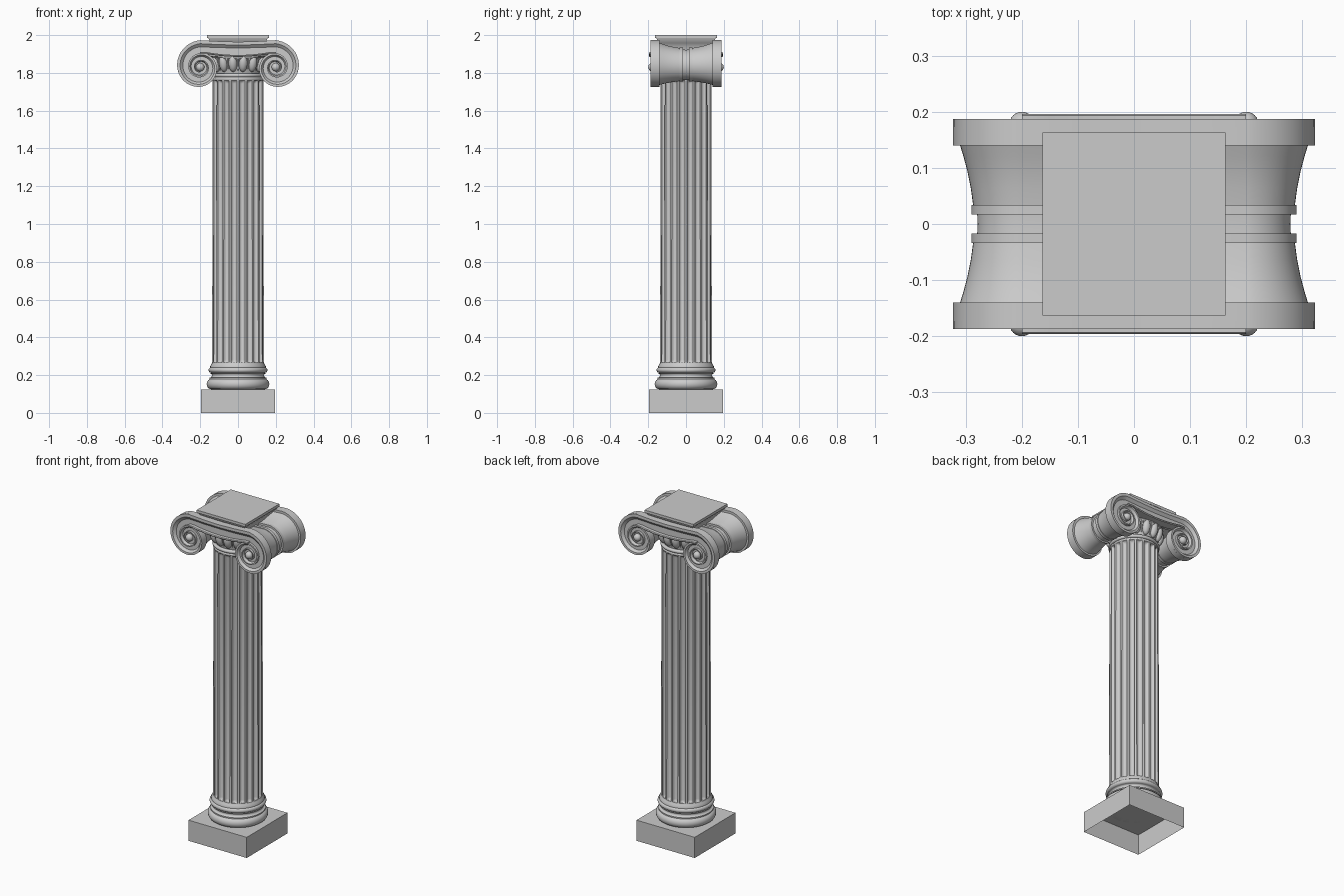
import bpy, bmesh, math
from math import sin, cos, pi
from mathutils import Matrix, Vector

if "Cube" in bpy.data.objects:
    bpy.data.objects.remove(bpy.data.objects["Cube"])

EX, EZ = 0.2, 1.83          # volute eye position


def finish(name, bm, mirror="", angle=35):
    bmesh.ops.recalc_face_normals(bm, faces=bm.faces)
    me = bpy.data.meshes.new(name)
    bm.to_mesh(me)
    bm.free()
    ob = bpy.data.objects.new(name, me)
    bpy.context.collection.objects.link(ob)
    bpy.ops.object.select_all(action='DESELECT')
    ob.select_set(True)
    bpy.context.view_layer.objects.active = ob
    bpy.ops.object.shade_smooth_by_angle(angle=math.radians(angle))
    if mirror:
        m = ob.modifiers.new("mirror", 'MIRROR')
        m.use_axis = ['X' in mirror, 'Y' in mirror, False]
        m.merge_threshold = 0.0005
    return ob


def skin(name, rings, closed=True, caps=(False, False), mirror="", angle=35):
    """Bridge a list of equal-length point rings."""
    bm = bmesh.new()
    vs = [[bm.verts.new(p) for p in r] for r in rings]
    n = len(rings[0])
    for a, b in zip(vs, vs[1:]):
        for i in range(n if closed else n - 1):
            j = (i + 1) % n
            bm.faces.new((a[i], a[j], b[j], b[i]))
    for cap, ring in zip(caps, (vs[0], vs[-1])):
        if cap:
            bm.faces.new(ring)
    return finish(name, bm, mirror, angle)


def lathe(name, profile, caps=(False, False), n=64):
    return skin(name, [[(r * cos(2 * pi * i / n), r * sin(2 * pi * i / n), z)
                        for i in range(n)] for r, z in profile], caps=caps)


def square(h, z):
    return [(-h, -h, z), (h, -h, z), (h, h, z), (-h, h, z)]


def torus_arc(r, z0, z1, bulge, n=8):
    """Half-round moulding profile from z0 up to z1."""
    return [(r + bulge * sin(pi * i / n), (z0 + z1) / 2 - (z1 - z0) / 2 * cos(pi * i / n))
            for i in range(n + 1)]


# plinth, open underneath
skin("plinth", [square(0.195, 0), square(0.195, 0.125)], caps=(False, True))

# moulded base: large torus, scotia, small torus, apophyge
lathe("base", [(0.1, 0.125)] + torus_arc(0.142, 0.125, 0.18, 0.024)
      + [(0.152, 0.18), (0.152, 0.187)]
      + torus_arc(0.148, 0.187, 0.21, -0.01, 6) + [(0.15, 0.21)]
      + torus_arc(0.143, 0.213, 0.24, 0.013)
      + [(0.147, 0.24), (0.147, 0.247), (0.141, 0.256), (0.137, 0.266), (0.12, 0.266)])

# fluted shaft
FLUTES, SEG = 20, 10


def shaft_ring(z, depth):
    R = 0.137 - 0.002 * (z - 0.25) / 1.5
    ring = []
    for i in range(FLUTES * SEG):
        u = (i % SEG) / (SEG - 1) if SEG > 1 else 0
        d = math.sqrt(max(0, 1 - (2 * u - 1) ** 2)) * 0.016 * depth
        a = 2 * pi / FLUTES * (i // SEG + 0.13 + 0.74 * u)
        ring.append(((R - d) * cos(a), (R - d) * sin(a), z))
    return ring


steps = [(0.255, 0), (0.264, 0), (0.267, 0.5), (0.272, 0.8), (0.282, 1)]
rings = [shaft_ring(z, d) for z, d in steps]
rings += [shaft_ring(2.025 - z, d) for z, d in reversed(steps)]
skin("shaft", rings, angle=40)

# necking bead and echinus bowl
lathe("echinus", [(0.125, 1.76)] + torus_arc(0.133, 1.763, 1.775, 0.004)
      + torus_arc(0.132, 1.777, 1.797, 0.009)
      + [(0.126, 1.797), (0.13, 1.815), (0.138, 1.84), (0.146, 1.865),
         (0.158, 1.88), (0.158, 1.9)], caps=(False, True))

# egg and dart ring
bm = bmesh.new()
for k in range(16):
    spin = Matrix.Rotation(2 * pi * (k + 0.5) / 16, 4, 'Z')
    egg = (spin @ Matrix.Translation((0.14, 0, 1.848))
           @ Matrix.Rotation(0.25, 4, 'Y') @ Matrix.Diagonal((0.022, 0.023, 0.044, 1)))
    bmesh.ops.create_uvsphere(bm, u_segments=16, v_segments=10, radius=1, matrix=egg)
    dart = (Matrix.Rotation(2 * pi * k / 16, 4, 'Z') @ Matrix.Translation((0.143, 0, 1.85))
            @ Matrix.Rotation(0.25, 4, 'Y'))
    bmesh.ops.create_cone(bm, segments=6, radius1=0.002, radius2=0.009, depth=0.075,
                          cap_ends=True, matrix=dart)
finish("egg_and_dart", bm)


# volute spiral: t is the clockwise turn from the top
def radius(t):
    return 0.143 * 0.85 ** (t / (pi / 2))


def spiral(t, s=1.0):
    r = radius(t) * s
    return EX + r * sin(t), EZ + r * cos(t)


def sag(x, s=1.0):
    """Lower edge of the channel between volutes."""
    return EZ + (0.055 + 0.015 * (x / 0.165) ** 2) * s


def scroll_outline(s=1.0):
    pts = [(0, EZ + 0.134 * s), (0.1, EZ + 0.137 * s)]
    pts += [spiral(1.85 * pi * i / 48, s) for i in range(49)]
    return pts + [(x, sag(x, s)) for x in (0.13, 0.08, 0.04, 0)]


def scroll_ring(y, s=1.0):
    return [(x, y, z) for x, z in scroll_outline(s)]


# volute plates front and back, with raised spiral rim
skin("volute_plate", [scroll_ring(-0.14), scroll_ring(-0.173)], closed=False,
     caps=(True, True), mirror="XY")

path = [((0, EZ + 0.134), (0, -1), 0.022), ((0.1, EZ + 0.137), (0, -1), 0.023)]
for i in range(121):
    t = 5 * pi * i / 120
    path.append((spiral(t), (-sin(t), -cos(t)), radius(t) * 0.17))
rim = []
for (x, z), (nx, nz), w in path:
    rim.append([(x + nx * w * f, y, z + nz * w * f)
                for f, y in ((0, -0.17), (0, -0.187), (0.75, -0.187),
                             (1.0, -0.182), (1.5, -0.172))])
skin("volute_rim", rim, closed=False, mirror="XY")

# raised fillet along the sagging lower edge of the channel
fillet = []
for i in range(13):
    x = EX * i / 12
    z = sag(min(x, 0.17))
    fillet.append([(x, -0.165, z), (x, -0.193, z), (x, -0.196, z + 0.005),
                   (x, -0.193, z + 0.01), (x, -0.165, z + 0.01)])
skin("channel_fillet", fillet, mirror="XY", caps=(False, True))

# volute eyes
bm = bmesh.new()
bmesh.ops.create_uvsphere(bm, u_segments=24, v_segments=14, radius=0.022,
                          matrix=Matrix.Translation((EX, -0.178, EZ)))
finish("volute_eye", bm, "XY")

# bolsters: scroll outline narrowing to a banded waist
waist = [(0.14, 0.9), (0.12, 0.85), (0.095, 0.795), (0.065, 0.745), (0.034, 0.71),
         (0.034, 0.735), (0.017, 0.735), (0.017, 0.65), (0, 0.645)]
skin("bolster", [scroll_ring(-y, s) for y, s in waist], closed=False, mirror="XY")

# abacus: moulded underside and flat slab
skin("abacus", [square(h, z) for h, z in
                ((0.125, 1.915), (0.13, 1.94), (0.14, 1.958), (0.152, 1.972), (0.156, 1.984),
                 (0.163, 1.984), (0.163, 2.0))], caps=(True, True), angle=25)
